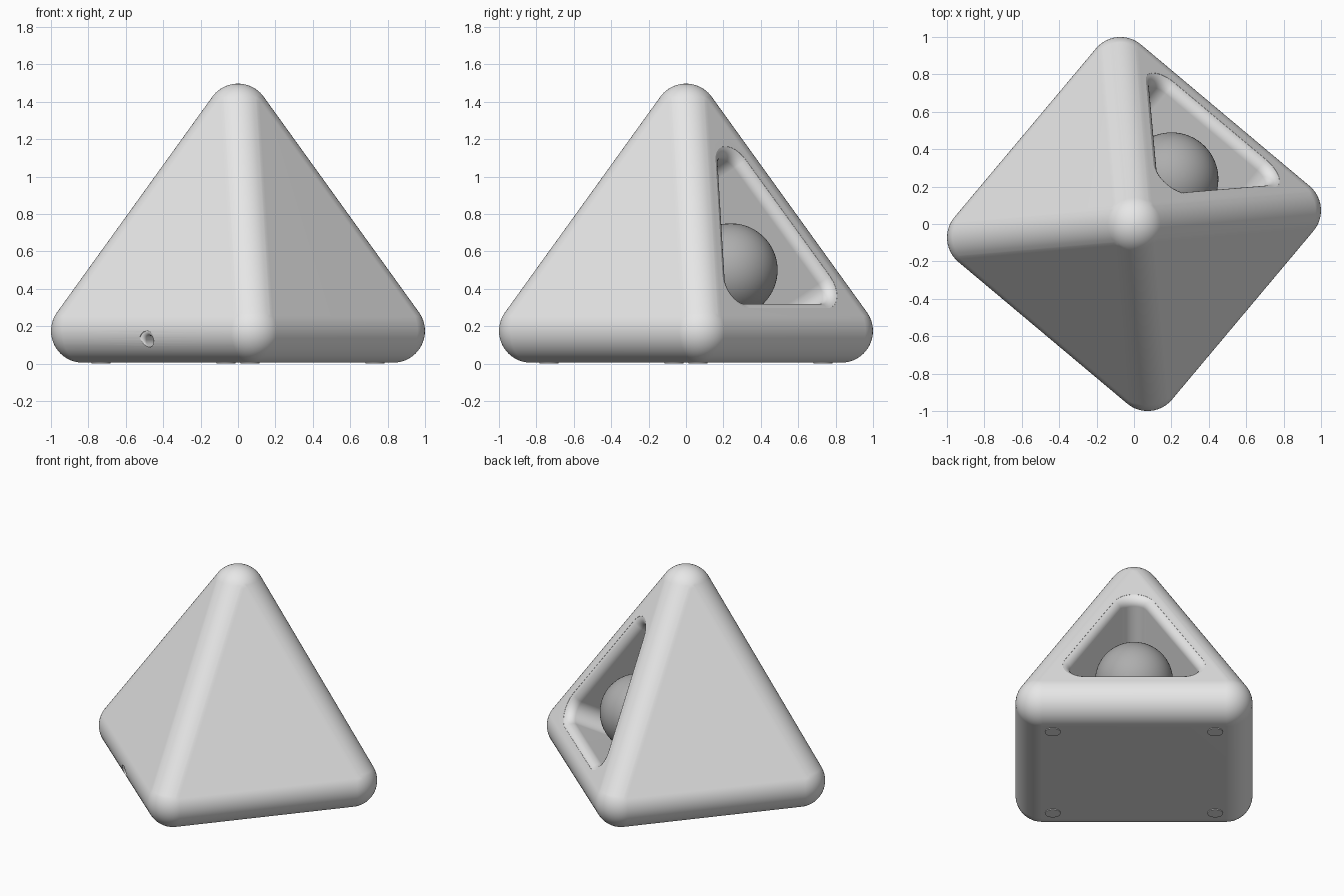
import bpy, bmesh, math
from mathutils import Vector, Matrix

if "Cube" in bpy.data.objects:
    bpy.data.objects.remove(bpy.data.objects["Cube"])

R = 0.17                      # rounding radius of the body
HALF = 0.589                  # half side of the un-rounded core pyramid
Z0, Z1 = 0.175, 1.327         # core base and apex heights
TURN = Matrix.Rotation(math.radians(50), 4, 'Z')   # opening faces back right


def material(name, g):
    m = bpy.data.materials.new(name)
    m.diffuse_color = (g, g, g, 1)
    m.use_nodes = True
    m.node_tree.nodes["Principled BSDF"].inputs["Base Color"].default_value = m.diffuse_color
    return m


body_grey = material("light grey", 0.8)
ball_grey = material("mid grey", 0.42)


def finish(bm, name, mat=None):
    bmesh.ops.recalc_face_normals(bm, faces=bm.faces)
    bm.transform(TURN)
    me = bpy.data.meshes.new(name)
    bm.to_mesh(me)
    bm.free()
    ob = bpy.data.objects.new(name, me)
    bpy.context.collection.objects.link(ob)
    if mat:
        me.materials.append(mat)
    return ob


def smooth(ob, angle=35):
    bpy.ops.object.select_all(action='DESELECT')
    ob.select_set(True)
    bpy.context.view_layer.objects.active = ob
    bpy.ops.object.shade_smooth_by_angle(angle=math.radians(angle))


def loft(loops, name):
    """Closed solid through a list of equal-length point loops."""
    bm = bmesh.new()
    rows = [[bm.verts.new(p) for p in lp] for lp in loops]
    n = len(rows[0])
    for a, b in zip(rows, rows[1:]):
        for i in range(n):
            j = (i + 1) % n
            bm.faces.new((a[i], a[j], b[j], b[i]))
    bm.faces.new(rows[0])
    bm.faces.new(rows[-1][::-1])
    return finish(bm, name)


def flare(f, steps=8):
    """(outward offset, depth) pairs of a rounded lip."""
    angles = [math.pi / 2 * i / steps for i in range(steps + 1)]
    return [(f * (1 - math.sin(a)), f * (1 - math.cos(a))) for a in angles]


# Rounded pyramid body: hull of five equal spheres
bm = bmesh.new()
centres = [(sx * HALF, sy * HALF, Z0) for sx in (-1, 1) for sy in (-1, 1)] + [(0, 0, Z1)]
for c in centres:
    for i in range(33):
        th = math.pi * i / 32
        for k in range(1 if i in (0, 32) else 48):
            ph = 2 * math.pi * k / 48
            bm.verts.new(Vector(c) + R * Vector((math.sin(th) * math.cos(ph),
                                                 math.sin(th) * math.sin(ph), math.cos(th))))
bmesh.ops.convex_hull(bm, input=bm.verts)
bmesh.ops.delete(bm, geom=[v for v in bm.verts if not v.link_faces], context='VERTS')
bmesh.ops.dissolve_limit(bm, angle_limit=math.radians(0.1), verts=bm.verts, edges=bm.edges)
body = finish(bm, "pyramid_body", body_grey)

# Triangular window cutter, perpendicular to the sloped face
normal = Vector((Z1 - Z0, 0, HALF)).normalized()
up = Vector((-normal.z, 0, normal.x))
face_pt = Vector((HALF, 0, Z0)) + R * normal
start = face_pt + up * ((0.34 - face_pt.z) / up.z)
W, RHO = 0.459, 0.09
alpha = math.atan(W)
cu = (1 - RHO) * W - RHO / math.cos(alpha)
corners = [((cu, RHO), -math.pi / 2, alpha),
           ((0, 1 - RHO / math.sin(alpha)), alpha, math.pi - alpha),
           ((-cu, RHO), math.pi - alpha, 1.5 * math.pi)]


def window_loop(offset, depth):
    pts = []
    for (u, v), a0, a1 in corners:
        for i in range(13):
            a = a0 + (a1 - a0) * i / 12
            q, w = u + (RHO + offset) * math.cos(a), v + (RHO + offset) * math.sin(a)
            pts.append(start + Vector((0, q, 0)) + up * w - normal * depth)
    return pts


lip = flare(0.06)
lip[0] = (0.06, -0.04)
window = loft([window_loop(o, d) for o, d in lip + [(0, 0.53)]], "window_cutter")


# Small round socket low on the opposite side
def socket_loop(offset, depth):
    return [Vector((-HALF - R + 0.006 + depth, (0.03 + offset) * math.cos(a), 0.12 + (0.03 + offset) * math.sin(a)))
            for a in [2 * math.pi * i / 32 for i in range(32)]]


rim = flare(0.025, 5)
socket = loft([socket_loop(o, d) for o, d in [(0.025, -0.05)] + rim + [(0, 0.12)]], "socket_cutter")

# Cut both openings
bpy.context.view_layer.objects.active = body
for cutter in (window, socket):
    m = body.modifiers.new("cut", 'BOOLEAN')
    m.operation, m.solver, m.object = 'DIFFERENCE', 'EXACT', cutter
    bpy.ops.object.modifier_apply(modifier=m.name)
    bpy.data.objects.remove(cutter)
smooth(body)
wn = body.modifiers.new("even_shading", 'WEIGHTED_NORMAL')
wn.keep_sharp = True

# Ball sitting inside the window
bm = bmesh.new()
bmesh.ops.create_uvsphere(bm, u_segments=64, v_segments=32, radius=0.25,
                          matrix=Matrix.Translation((0.313, 0, 0.5)))
smooth(finish(bm, "ball", ball_grey))

# Four thin foot pads
for sx in (-1, 1):
    for sy in (-1, 1):
        bm = bmesh.new()
        bmesh.ops.create_cone(bm, cap_ends=True, segments=32, radius1=0.05, radius2=0.05, depth=0.02,
                              matrix=Matrix.Translation((sx * 0.52, sy * 0.52, 0.01)))
        smooth(finish(bm, "foot_pad", body_grey))
